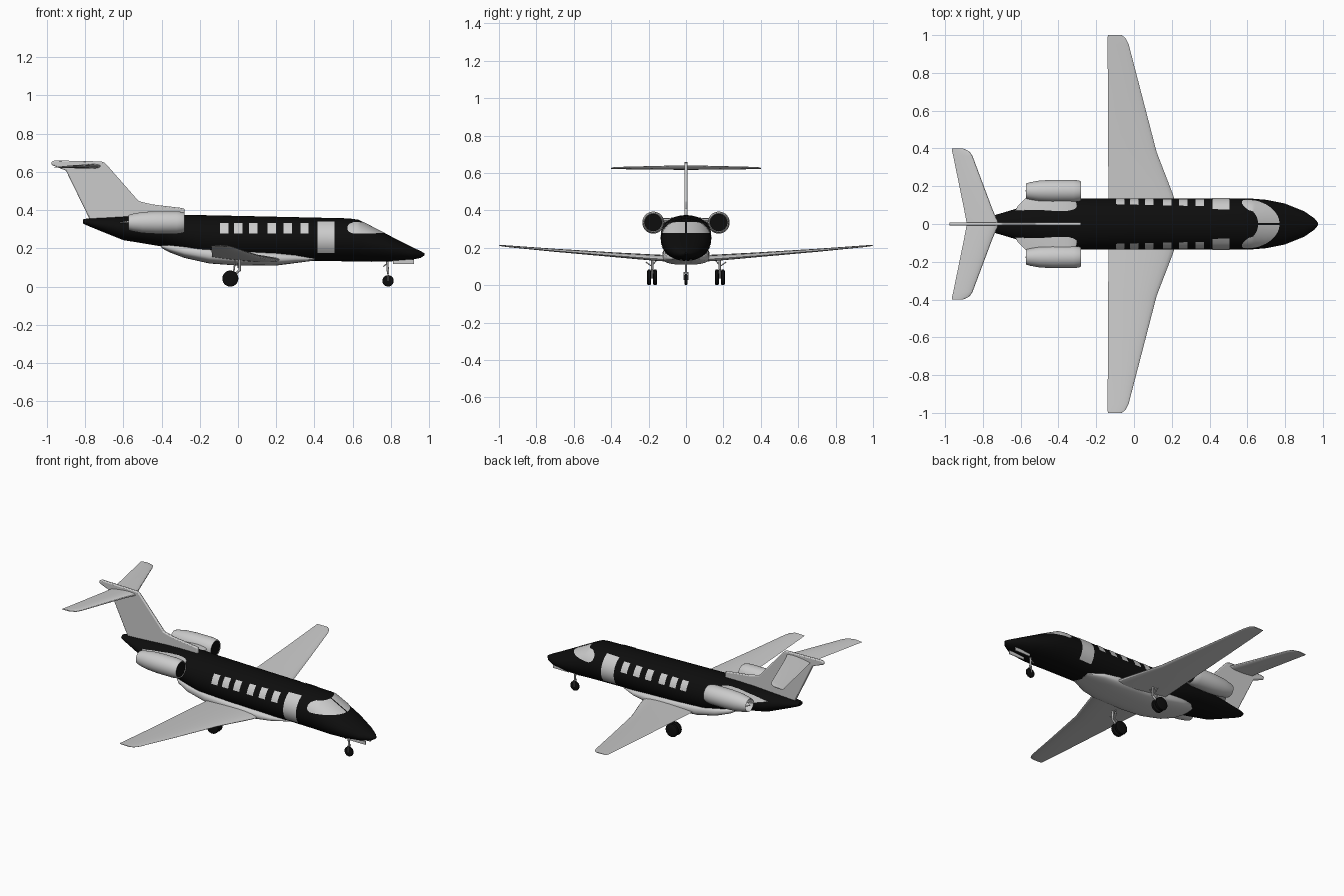
import bpy, bmesh
from math import sin, cos, pi, sqrt
from mathutils import Vector

if "Cube" in bpy.data.objects:
    bpy.data.objects.remove(bpy.data.objects["Cube"])

black = bpy.data.materials.new("black_paint")
black.diffuse_color = (0.004, 0.004, 0.004, 1)
black.use_nodes = True
black.node_tree.nodes["Principled BSDF"].inputs["Base Color"].default_value = black.diffuse_color


def finish(name, bm, mat=None, mirror=False):
    bmesh.ops.recalc_face_normals(bm, faces=bm.faces)
    me = bpy.data.meshes.new(name)
    bm.to_mesh(me)
    bm.free()
    ob = bpy.data.objects.new(name, me)
    bpy.context.collection.objects.link(ob)
    if mat:
        me.materials.append(mat)
    bpy.ops.object.select_all(action='DESELECT')
    ob.select_set(True)
    bpy.context.view_layer.objects.active = ob
    bpy.ops.object.shade_smooth_by_angle()
    if mirror:
        m = ob.modifiers.new("mirror", 'MIRROR')
        m.use_axis = (False, True, False)
        m.use_clip = False
        m.use_mirror_merge = False
    return ob


def loft(name, rings, mat=None, mirror=False):
    bm = bmesh.new()
    vs = [[bm.verts.new(p) for p in r] for r in rings]
    n = len(rings[0])
    for a, b in zip(vs, vs[1:]):
        for i in range(n):
            j = (i + 1) % n
            bm.faces.new((a[i], a[j], b[j], b[i]))
    bm.faces.new(vs[0])
    bm.faces.new(vs[-1])
    return finish(name, bm, mat, mirror)


def oval(x, top, bot, w, e=1.0, n=36):
    pts = []
    for i in range(n):
        s, c = sin(2 * pi * i / n), cos(2 * pi * i / n)
        s, c = [(abs(v) ** e) * (1 if v >= 0 else -1) for v in (s, c)]
        pts.append((x, w * s, (top + bot) / 2 + (top - bot) / 2 * c))
    return pts


def lathe(name, prof, o, axis, mat=None, mirror=True, n=28):
    rings = []
    for a, r in prof:
        ring = []
        for i in range(n):
            u, v = r * cos(2 * pi * i / n), r * sin(2 * pi * i / n)
            d = (a, u, v) if axis == 'x' else (u, a, v)
            ring.append(Vector(o) + Vector(d))
        rings.append(ring)
    return loft(name, rings, mat, mirror)


def rod(name, p, q, r, mirror=True, n=12):
    p, q = Vector(p), Vector(q)
    rot = (q - p).to_track_quat('Z', 'Y')
    circ = [rot @ Vector((r * cos(2 * pi * i / n), r * sin(2 * pi * i / n), 0)) for i in range(n)]
    return loft(name, [[p + c for c in circ], [q + c for c in circ]], None, mirror)


def foil(y, le, te, zle, zte, t, n=24):
    pts = []
    for i in range(n):
        a = 2 * pi * i / n
        c = (1 + cos(a)) / 2
        h = 5 * t * (.2969 * sqrt(c) - .126 * c - .3516 * c**2 + .2843 * c**3 - .1036 * c**4)
        pts.append((le + (te - le) * c, y, zle + (zte - zle) * c + (h if sin(a) > 0 else -h)))
    return pts


# Fuselage: x, top, bottom, half width
BODY = [(.975, .175, .163, .006), (.955, .186, .15, .03), (.9, .212, .139, .068),
        (.8, .263, .132, .108), (.7, .314, .13, .128), (.63, .35, .131, .134),
        (.58, .357, .132, .135), (.4, .361, .135, .135), (0, .37, .135, .135),
        (-.2, .374, .145, .135), (-.3, .375, .18, .134), (-.4, .375, .21, .126),
        (-.5, .372, .227, .11), (-.6, .366, .243, .088), (-.7, .36, .283, .058),
        (-.79, .356, .32, .032), (-.81, .352, .33, .022)]
loft("fuselage", [oval(*k) for k in BODY], black)


def skin(x, z, side):
    """Point just outside the fuselage skin at a given x and height."""
    for a, b in zip(BODY, BODY[1:]):
        if b[0] <= x <= a[0]:
            f = (a[0] - x) / (a[0] - b[0])
            top, bot, w = [p + (q - p) * f for p, q in zip(a[1:], b[1:])]
            zc, h = (top + bot) / 2, (top - bot) / 2
            y = w * sqrt(max(0, 1 - ((z - zc) / h) ** 2))
            return (x, side * y * 1.018, zc + (z - zc) * 1.018)


def panel(name, x0, x1, z0, z1, nx, nz):
    """Patch on both flanks; x0 and x1 are functions of height."""
    bm = bmesh.new()
    for side in (1, -1):
        rows = []
        for j in range(nz + 1):
            z = z0 + (z1 - z0) * j / nz
            a, b = x0(z), x1(z)
            rows.append([bm.verts.new(skin(a + (b - a) * (1 - (1 - i / nx) ** 2), z, side))
                         for i in range(nx + 1)])
        for r, s in zip(rows, rows[1:]):
            for i in range(nx):
                q = (r[i], r[i + 1], s[i + 1], s[i])
                bm.faces.new(q if side < 0 else q[::-1])
    ob = finish(name, bm)
    return ob


# Windows, door and wrap-around windscreen
for x in (-.073, .002, .08, .176, .26, .348):
    panel("cabin_window", lambda z: x - .022, lambda z: x + .022, .278, .331, 2, 5)
panel("cabin_door", lambda z: .415, lambda z: .505, .178, .34, 3, 10)


def nose_x(z):
    for a, b in zip(BODY, BODY[1:]):
        if a[1] <= z <= b[1]:
            return a[0] + (b[0] - a[0]) * (z - a[1]) / (b[1] - a[1]) - .0001


panel("windscreen", lambda z: .572 + .03 * (abs(z - .306) / .029) ** 3, nose_x, .278, .336, 20, 8)

# Belly fairing
loft("belly_fairing", [oval(*k, e=.75) for k in [
    (-.4, .22, .202, .05), (-.36, .225, .18, .09), (-.28, .222, .15, .115),
    (-.15, .21, .121, .126), (0, .2, .11, .127), (.2, .185, .11, .124),
    (.3, .172, .123, .108), (.4, .152, .136, .06)]])

# Wings
loft("wing", [foil(*k) for k in [
    (.06, .235, -.135, .138, .152, .034), (.16, .205, -.135, .142, .158, .032),
    (.38, .12, -.137, .158, .173, .023), (.7, .037, -.138, .184, .193, .015),
    (.95, -.028, -.14, .207, .211, .009), (.985, -.045, -.14, .211, .214, .007),
    (1, -.065, -.138, .214, .215, .004)]], None, True)

# Fin with dorsal fillet and tail bullet
side = [(-.28, .36), (-.28, .408), (-.3, .412), (-.45, .43), (-.52, .447), (-.685, .635),
        (-.7, .65), (-.72, .655), (-.96, .66), (-.978, .652), (-.975, .636), (-.9, .607), (-.77, .34)]
bm = bmesh.new()
f = bm.faces.new([bm.verts.new((x, -.009, z)) for x, z in side])
ext = bmesh.ops.extrude_face_region(bm, geom=[f])
bmesh.ops.translate(bm, verts=[v for v in ext['geom'] if isinstance(v, bmesh.types.BMVert)], vec=(0, .018, 0))
fin = finish("tail_fin", bm)
bev = fin.modifiers.new("bevel", 'BEVEL')
bev.width, bev.segments = .006, 2

# Tailplane
loft("tailplane", [foil(*k) for k in [
    (0, -.715, -.885, .63, .626, .024), (.08, -.75, -.9, .63, .626, .022),
    (.36, -.855, -.957, .628, .624, .012), (.385, -.872, -.963, .627, .624, .01),
    (.4, -.905, -.965, .626, .624, .005)]], None, True)

# Engines
E = (0, .175, .335)
lathe("engine_nacelle", [(-.575, .003), (-.53, .022), (-.53, .034), (-.572, .04), (-.55, .046),
      (-.5, .055), (-.43, .059), (-.32, .059), (-.29, .055), (-.28, .05), (-.285, .046),
      (-.33, .042), (-.33, .002)], E, 'x')
lathe("intake_lining", [(-.283, .0465), (-.286, .0445), (-.325, .041), (-.325, .001)], E, 'x', black)
loft("engine_pylon", [foil(*k) for k in [
    (.05, -.29, -.64, .345, .335, .04), (.095, -.3, -.615, .345, .335, .036),
    (.15, -.31, -.56, .345, .335, .03)]], None, True)

# Main landing gear
tyre = [(-.011, .012), (-.011, .033), (-.007, .041), (0, .042), (.007, .041), (.011, .033), (.011, .012)]
for y in (.165, .197):
    lathe("main_wheel", tyre, (-.04, y, .042), 'y', black)
rod("main_axle", (-.04, .158, .042), (-.04, .204, .042), .006)
rod("main_strut", (.01, .181, .16), (.01, .181, .085), .007)
rod("trailing_link", (.012, .181, .09), (-.04, .181, .042), .007)
rod("shock_absorber", (-.012, .181, .15), (-.025, .181, .06), .004)
rod("side_brace", (.01, .145, .15), (.01, .181, .105), .003)
rod("outer_brace", (0, .215, .125), (0, .181, .1), .003)

# Nose landing gear
lathe("nose_wheel", [(a * .7, r * .71) for a, r in tyre], (.785, 0, .03), 'y', black, False)
for y in (-.011, .011):
    rod("nose_fork", (.785, y, .028), (.785, y, .068), .003, False)
rod("fork_crown", (.785, -.014, .067), (.785, .014, .067), .004, False)
rod("nose_strut", (.785, 0, .067), (.78, 0, .145), .006, False)
rod("nose_brace", (.76, 0, .105), (.785, 0, .125), .003, False)
bm = bmesh.new()
bmesh.ops.create_cube(bm, size=1)
for v in bm.verts:
    v.co = Vector((.865 + v.co.x * .11, .026 + v.co.y * .005, .13 + v.co.z * .022))
finish("nose_gear_door", bm, None, True)
